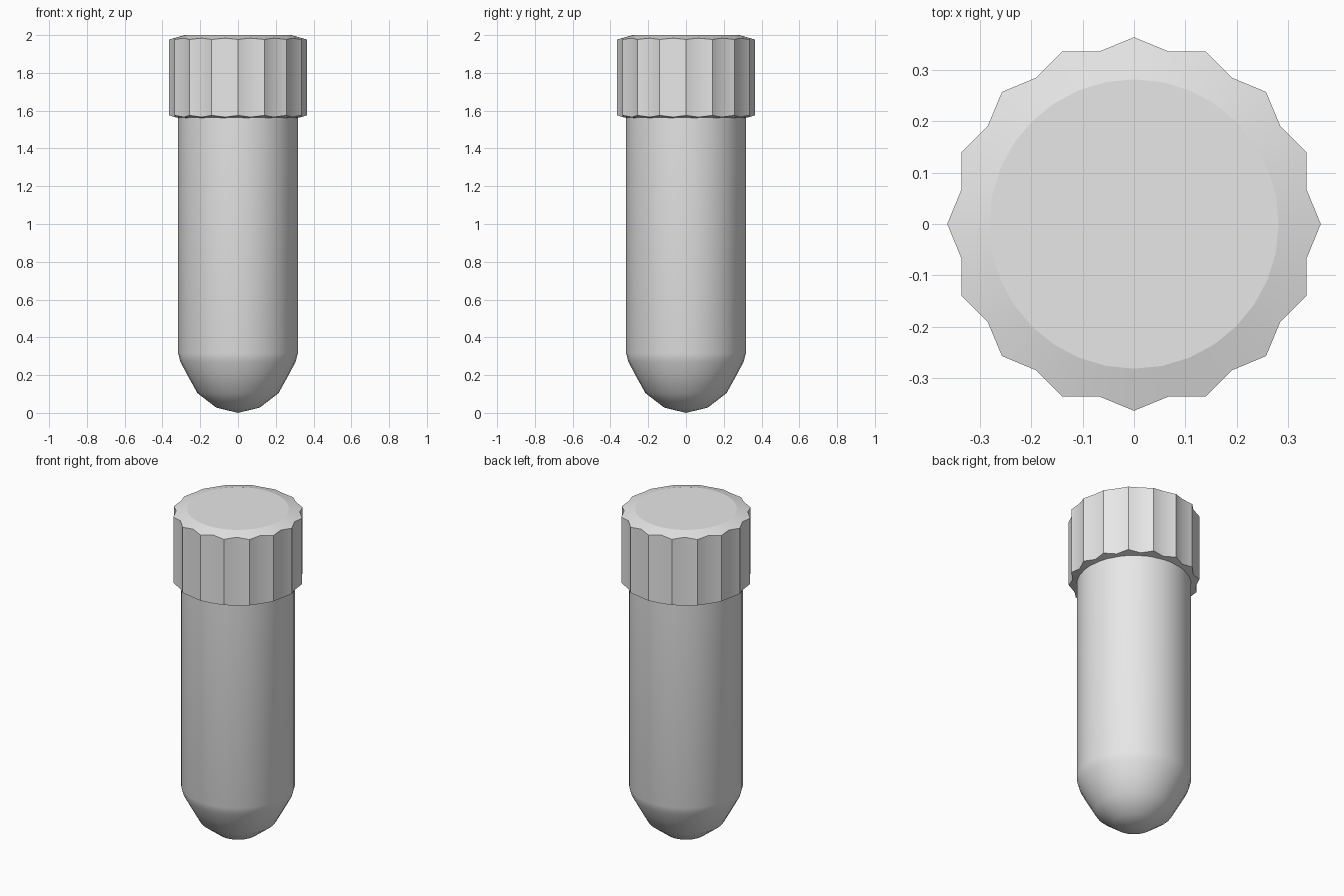
import bpy, bmesh, math

if "Cube" in bpy.data.objects:
    bpy.data.objects.remove(bpy.data.objects["Cube"])

grey = bpy.data.materials.new("light_grey")
grey.diffuse_color = (0.8, 0.8, 0.8, 1.0)
grey.use_nodes = True
grey.node_tree.nodes["Principled BSDF"].inputs["Base Color"].default_value = grey.diffuse_color


def finish(name, bm, sharp_angle):
    bmesh.ops.recalc_face_normals(bm, faces=bm.faces[:])
    for f in bm.faces:
        f.smooth = True
    for e in bm.edges:
        if len(e.link_faces) == 2 and e.calc_face_angle() > math.radians(sharp_angle):
            e.smooth = False
    mesh = bpy.data.meshes.new(name)
    bm.to_mesh(mesh)
    bm.free()
    mesh.materials.append(grey)
    obj = bpy.data.objects.new(name, mesh)
    bpy.context.collection.objects.link(obj)


def bridge(bm, a, b):
    n = len(a)
    for i in range(n):
        j = (i + 1) % n
        bm.faces.new((a[i], a[j], b[j], b[i]))


# Tube with rounded bottom, running up inside the cap
N = 32
bm = bmesh.new()
profile = [(0.115, 0.028), (0.215, 0.105), (0.265, 0.195), (0.305, 0.27), (0.317, 0.315), (0.317, 1.9)]
rings = [[bm.verts.new((r * math.cos(2 * math.pi * i / N), r * math.sin(2 * math.pi * i / N), z))
          for i in range(N)] for r, z in profile]
for a, b in zip(rings, rings[1:]):
    bridge(bm, a, b)
tip = bm.verts.new((0, 0, 0))
for i in range(N):
    bm.faces.new((tip, rings[0][(i + 1) % N], rings[0][i]))
bm.faces.new(rings[-1])
finish("tube", bm, 35)

# Ribbed cap: 16 ridges, each ring alternates ridge and groove
M = 32


def cap_ring(bm, r_ridge, z_ridge, r_groove, z_groove):
    out = []
    for i in range(M):
        r, z = (r_ridge, z_ridge) if i % 2 == 0 else (r_groove, z_groove)
        a = 2 * math.pi * i / M
        out.append(bm.verts.new((r * math.cos(a), r * math.sin(a), z)))
    return out


bm = bmesh.new()
under = cap_ring(bm, 0.30, 1.56, 0.30, 1.56)
low = cap_ring(bm, 0.364, 1.575, 0.343, 1.566)
high = cap_ring(bm, 0.364, 1.977, 0.343, 1.984)
lid = cap_ring(bm, 0.282, 2.0, 0.282, 2.0)
bridge(bm, under, low)
bridge(bm, low, high)
bridge(bm, high, lid)
bm.faces.new(lid)
bm.faces.new(under)
finish("ribbed_cap", bm, 30)

# Keep the lid disc flat against its sloped rim
mesh = bpy.data.objects["ribbed_cap"].data
for p in mesh.polygons:
    if len(p.vertices) == M:
        p.use_smooth = False
